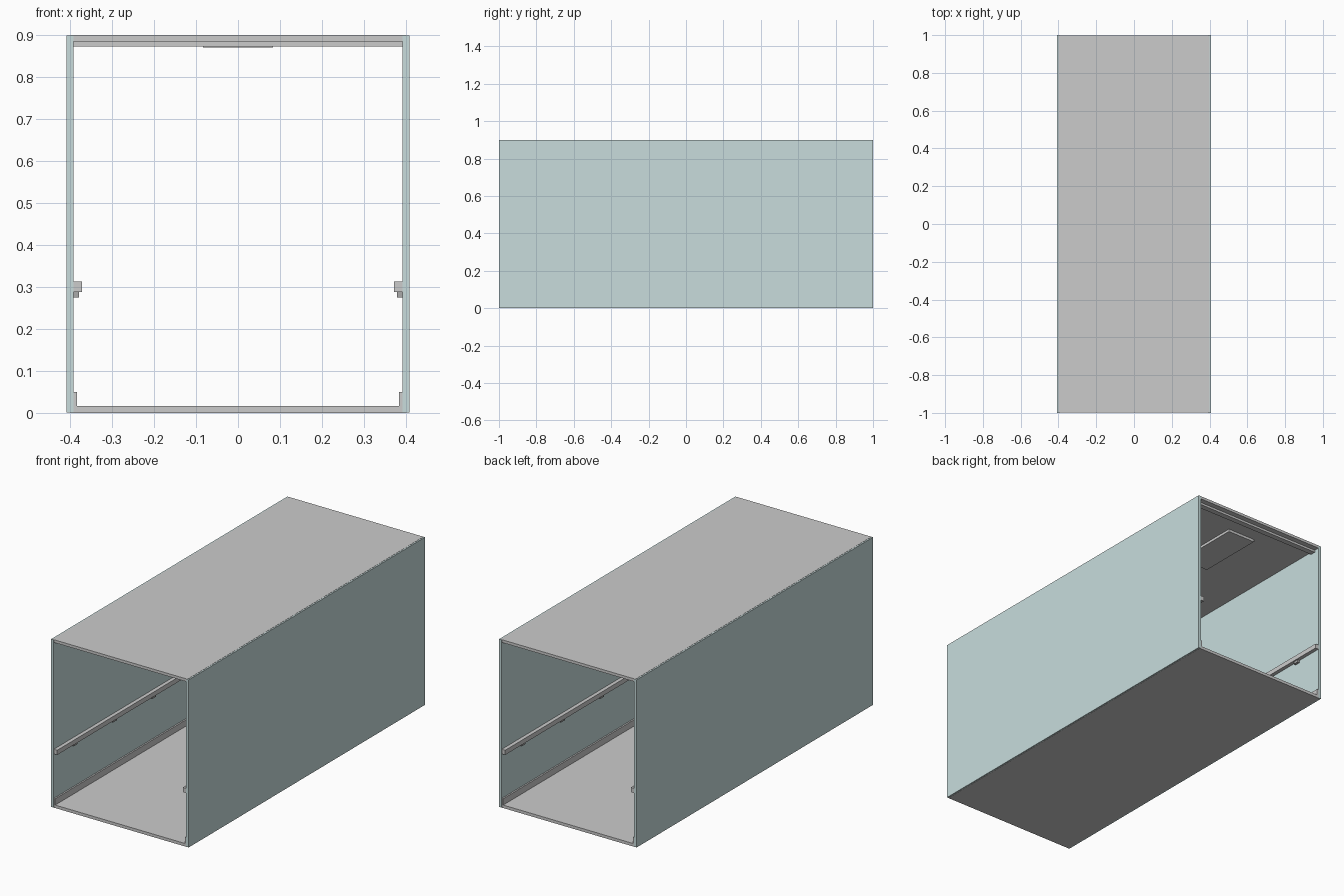
import bpy, bmesh

if "Cube" in bpy.data.objects:
    bpy.data.objects.remove(bpy.data.objects["Cube"])


def material(name, colour):
    m = bpy.data.materials.new(name)
    m.diffuse_color = (*colour, 1)
    m.use_nodes = True
    m.node_tree.nodes["Principled BSDF"].inputs["Base Color"].default_value = m.diffuse_color
    return m


wall_mat = material("wall_teal", (0.58, 0.72, 0.72))
dark_mat = material("dark_grey", (0.4, 0.4, 0.4))


def box(name, x, y, z, mat=None):
    """Box from (min, max) ranges on each axis."""
    bm = bmesh.new()
    bmesh.ops.create_cube(bm, size=1)
    for v in bm.verts:
        v.co = [r[0] if c < 0 else r[1] for c, r in zip(v.co, (x, y, z))]
    me = bpy.data.meshes.new(name)
    bm.to_mesh(me)
    bm.free()
    ob = bpy.data.objects.new(name, me)
    bpy.context.collection.objects.link(ob)
    if mat:
        me.materials.append(mat)
    return ob


# Floor and ceiling slabs, ends tucked just inside the walls
box("floor", (-0.4, 0.4), (-0.999, 0.999), (0, 0.016))
box("ceiling", (-0.4, 0.4), (-0.999, 0.999), (0.885, 0.9))

for side, s in (("left", -1), ("right", 1)):
    def span(a, b):
        return tuple(sorted((s * a, s * b)))

    # Side wall, skirting and handrail
    box(side + "_wall", span(0.392, 0.408), (-1, 1), (0.001, 0.899), wall_mat)
    box(side + "_skirting", span(0.384, 0.393), (-0.999, 0.999), (0.01, 0.05))
    box(side + "_handrail", span(0.372, 0.393), (-0.999, 0.999), (0.288, 0.313))

    # Handrail brackets
    for i in range(6):
        y = (i - 2.5) / 3
        box(side + "_bracket", span(0.379, 0.393), (y - 0.015, y + 0.015),
            (0.275, 0.289), dark_mat)

# Cross beams under the ceiling at both ends
for s in (-1, 1):
    box("end_beam", (-0.393, 0.393), tuple(sorted((s * 0.94, s * 0.97))),
        (0.873, 0.886))

# Ceiling light panels
for y in (-2 / 3, 0, 2 / 3):
    box("light_panel", (-0.083, 0.083), (y - 0.187, y + 0.187), (0.871, 0.886))
